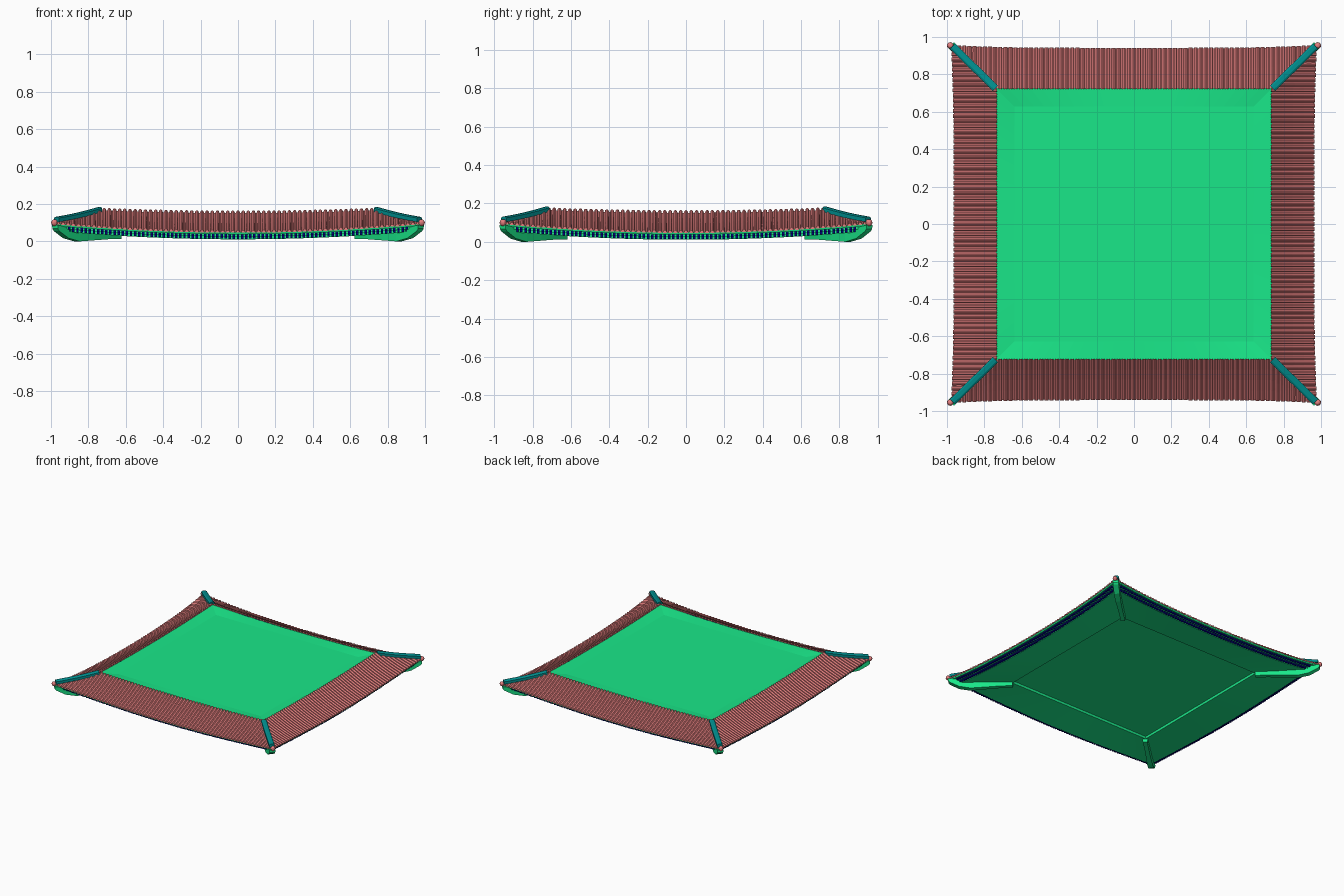
import bpy, bmesh, math
from mathutils import Vector

cube = bpy.data.objects.get("Cube")
if cube:
    bpy.data.objects.remove(cube, do_unlink=True)


def material(name, rgb):
    mat = bpy.data.materials.new(name)
    mat.use_nodes = True
    color = (*rgb, 1)
    mat.diffuse_color = color
    bsdf = next(n for n in mat.node_tree.nodes if n.type == 'BSDF_PRINCIPLED')
    bsdf.inputs["Base Color"].default_value = color
    return mat


GREEN = material("jade green", (0.01, 0.8, 0.25))
CLAY = material("clay pink", (0.82, 0.225, 0.225))
TEAL = material("ridge teal", (0.0, 0.27, 0.27))
NAVY = material("rafter navy", (0.0, 0.0, 0.22))


def finish(name, bm, mat, fix_normals=True):
    if fix_normals:
        bmesh.ops.recalc_face_normals(bm, faces=bm.faces)
    mesh = bpy.data.meshes.new(name)
    bm.to_mesh(mesh)
    bm.free()
    mesh.materials.append(mat)
    obj = bpy.data.objects.new(name, mesh)
    bpy.context.collection.objects.link(obj)
    return obj


def loft(bm, rings, closed=True):
    """Skin a list of equal point rings; closed rings also get end caps."""
    rows = [[bm.verts.new(p) for p in ring] for ring in rings]
    n = len(rows[0])
    for r0, r1 in zip(rows, rows[1:]):
        for j in range(n if closed else n - 1):
            k = (j + 1) % n
            bm.faces.new((r0[j], r0[k], r1[k], r1[j]))
    if closed:
        bm.faces.new(rows[0])
        bm.faces.new(rows[-1])


class Side:
    """One roof slope: out/along directions and its half sizes."""

    def __init__(self, name, angle, inner, outer, a, b):
        self.name, self.inner, self.outer, self.a, self.b = name, inner, outer, a, b
        c, s = round(math.cos(angle)), round(math.sin(angle))
        self.out, self.along = Vector((c, s, 0)), Vector((-s, c, 0))

    def at(self, dist, t, z):
        return self.out * dist + self.along * t + Vector((0, 0, z))

    def edge(self, t):
        return self.outer + 0.015 * (t / self.b) ** 4

    def top_z(self, t):
        return 0.151 + 0.015 * min(1, abs(t) / self.a) ** 2

    def eave_z(self, t):
        return 0.05 + 0.045 * (t / self.b) ** 2

    def slope(self, t, s, lift=0):
        z = self.top_z(t) * (1 - s) + self.eave_z(t) * s
        z -= 0.006 * math.sin(math.pi * s)
        dist = self.inner + (self.edge(t) - self.inner) * s
        return self.at(dist, t, z + lift)


SIDES = [Side("left", 0, 0.738, 0.96, 0.727, 0.955),
         Side("back", math.pi / 2, 0.727, 0.938, 0.738, 0.98),
         Side("right", math.pi, 0.738, 0.96, 0.727, 0.955),
         Side("front", -math.pi / 2, 0.727, 0.938, 0.738, 0.98)]
STEPS = [i / 12 - 1 for i in range(25)]


def make_tile_bed(side):
    bm = bmesh.new()
    rings = [[side.slope(k * (side.a + (side.b - side.a) * s), s)
              for s in (0, 0.25, 0.5, 0.75, 1)] for k in STEPS]
    loft(bm, rings, closed=False)
    finish(side.name + "_tile_bed", bm, CLAY, False)


def make_tiles(side):
    bm = bmesh.new()
    radius, spacing = 0.0105, 0.0275
    count = int(side.b / spacing)
    arc = [i * math.pi / 5 for i in range(6)]
    for i in range(-count, count + 1):
        t = i * spacing
        start = max(-0.025, (abs(t) - side.a) / (side.b - side.a))
        rings = []
        for j in range(5):
            p = side.slope(t, start + (1.02 - start) * j / 4, -0.002)
            rings.append([p + side.along * radius * math.cos(q)
                          + Vector((0, 0, 0.0135 * math.sin(q))) for q in arc])
        loft(bm, rings)
    finish(side.name + "_roof_tiles", bm, CLAY)


def make_soffit(side):
    # Fascia steps, sloping soffit and the raised ceiling edge
    steps = [(0, 0), (0.003, -0.012), (0.025, -0.012), (0.025, -0.024),
             (0.05, -0.024), (0.05, -0.039)]
    bm = bmesh.new()
    rings = []
    for k in STEPS:
        ring = []
        for inset, drop in steps:
            t = k * (side.b - inset)
            ring.append(side.at(side.edge(t) - inset, t, side.eave_z(t) + drop))
        for z in (0.04, 0.061):
            ring.append(side.at(side.inner - 0.1, k * (side.a - 0.1), z))
        rings.append(ring)
    loft(bm, rings, closed=False)
    finish(side.name + "_soffit", bm, GREEN, False)


def make_deck_border(side):
    # Gentle rise from the flat deck to the tiles
    bm = bmesh.new()
    rings = []
    for k in STEPS:
        t = k * side.a
        rings.append([side.at(side.inner - 0.1, k * (side.a - 0.1), 0.146),
                      side.at(side.inner, t, side.top_z(t) - 0.003)])
    loft(bm, rings, closed=False)
    finish(side.name + "_deck_border", bm, GREEN, False)


def make_rafters(side):
    # Two rows of small square rafter ends under the eave
    bm = bmesh.new()
    w, h = 0.0065, 0.006
    count = int((side.b - 0.075) / 0.022)
    for inset, drop in ((0.012, -0.018), (0.037, -0.030)):
        for i in range(-count, count + 1):
            t = i * 0.022
            z = side.eave_z(t) + drop
            end = side.edge(t) - inset
            loft(bm, [[side.at(d, t + u * w, z + v * h)
                       for u, v in ((-1, -1), (1, -1), (1, 1), (-1, 1))]
                      for d in (end - 0.03, end)])
    finish(side.name + "_rafter_ends", bm, NAVY)


for side in SIDES:
    make_tile_bed(side)
    make_tiles(side)
    make_soffit(side)
    make_deck_border(side)
    make_rafters(side)

# Flat deck in the middle
bm = bmesh.new()
bmesh.ops.create_cube(bm, size=1)
bmesh.ops.scale(bm, vec=(1.28, 1.258, 0.086), verts=bm.verts)
bmesh.ops.translate(bm, vec=(0, 0, 0.103), verts=bm.verts)
finish("deck", bm, GREEN)

# Corner parts: hip ridge, curved beam and end tile
# Beam stations: reach, bottom height, top height, bottom half width
BEAM = [(0.635, 0.012, 0.05, 0.016), (0.7, 0.012, 0.055, 0.016),
        (0.78, 0.006, 0.06, 0.017), (0.86, 0.0, 0.068, 0.02),
        (0.92, 0.017, 0.075, 0.021), (0.97, 0.055, 0.085, 0.021),
        (0.978, 0.068, 0.088, 0.021)]
for sx, sy, label in ((1, 1, "back_left"), (-1, 1, "back_right"),
                      (1, -1, "front_left"), (-1, -1, "front_right")):
    across = Vector((sx, -sy, 0)).normalized()

    bm = bmesh.new()
    rings = []
    for i in range(7):
        w = i / 6
        z = 0.169 - 0.053 * w - 0.004 * math.sin(math.pi * w)
        p = Vector((sx * (0.74 + 0.23 * w), sy * (0.725 + 0.225 * w), z))
        rings.append([p + across * u + Vector((0, 0, v)) for u, v in
                      ((-0.02, -0.012), (0.02, -0.012), (0.02, 0.009),
                       (0.01, 0.015), (-0.01, 0.015), (-0.02, 0.009))])
    loft(bm, rings)
    finish(label + "_hip_ridge", bm, TEAL)

    bm = bmesh.new()
    rings = []
    for r, low, high, half in BEAM:
        x, y = sx * r, sy * (0.63 + (r - 0.635) * 0.95)
        rings.append([Vector((x, y, z)) + across * u for u, z in
                      ((-half, low), (half, low), (0.022, high), (-0.022, high))])
    loft(bm, rings)
    finish(label + "_corner_beam", bm, GREEN)

    bm = bmesh.new()
    bmesh.ops.create_uvsphere(bm, u_segments=10, v_segments=6, radius=0.018)
    bmesh.ops.translate(bm, vec=(sx * 0.982, sy * 0.954, 0.1), verts=bm.verts)
    finish(label + "_end_tile", bm, CLAY)
